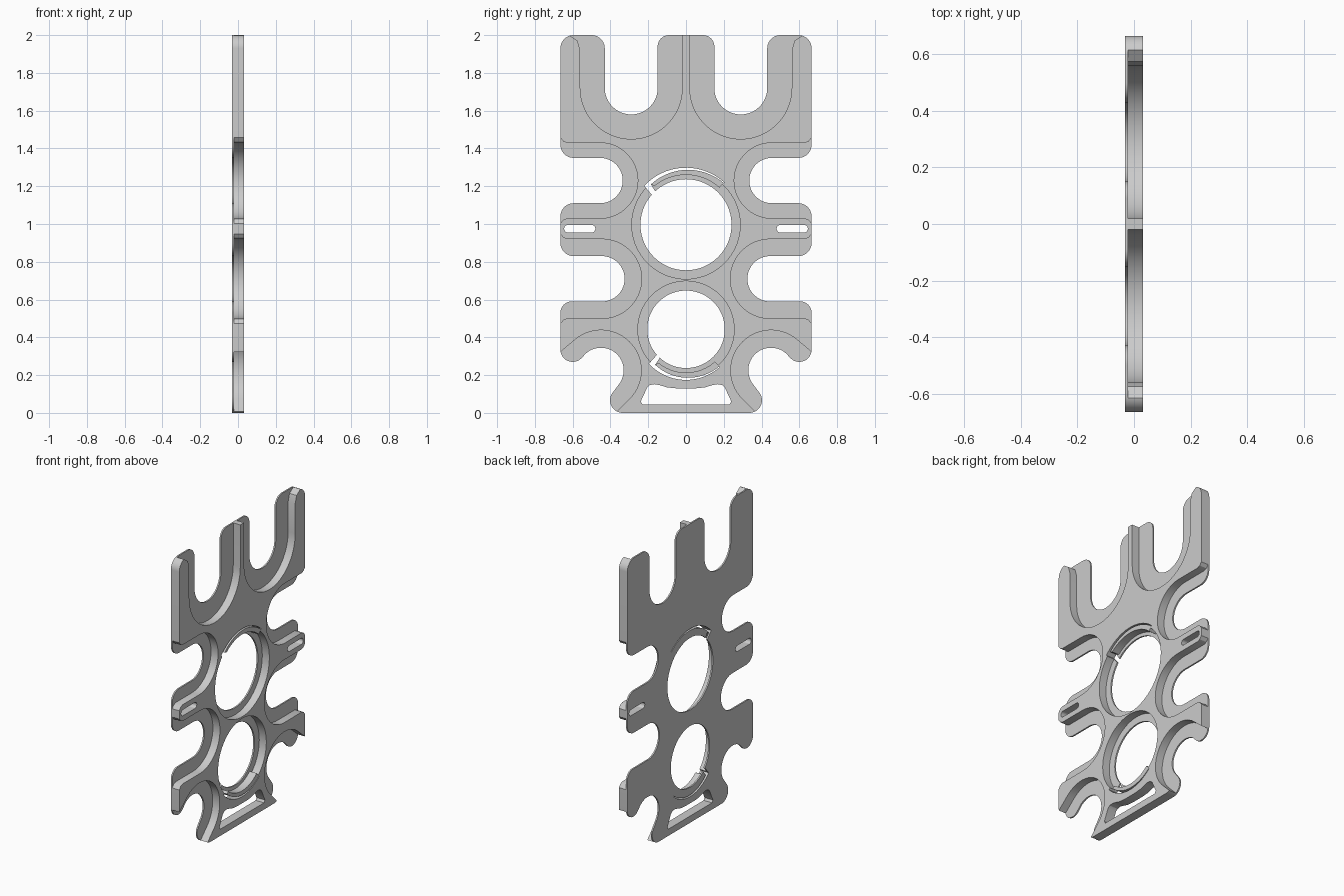
import bpy
from math import sin, cos, radians
from mathutils import Vector
from mathutils.geometry import delaunay_2d_cdt

if "Cube" in bpy.data.objects:
    bpy.data.objects.remove(bpy.data.objects["Cube"])

BACK, SHELF, FACE = -0.031, -0.021, 0.031   # x levels: flat back, thin shelf, raised face


def arc(cy, cz, r, a, b, n=None):
    """Points on an arc in the yz plane, angles in degrees."""
    n = n or max(5, int(abs(b - a) / 6))
    return [(cy + r * cos(radians(a + (b - a) * i / n)),
             cz + r * sin(radians(a + (b - a) * i / n))) for i in range(n + 1)]


def circle(cy, cz, r):
    return arc(cy, cz, r, 0, 360, 72)[:-1]


def flip(pts):
    return [(-y, z) for y, z in reversed(pts)]


def inside(p, loop):
    hit = False
    for (y0, z0), (y1, z1) in zip(loop, loop[1:] + loop[:1]):
        if (z0 > p[1]) != (z1 > p[1]) and p[0] < y0 + (p[1] - z0) * (y1 - y0) / (z1 - z0):
            hit = not hit
    return hit


# Plate silhouette, right half from the foot up to the top centre
half = (arc(.335, .067, .067, -90, 40) + arc(.45, .225, .12, 215, 50)
        + arc(.6, .335, .065, 230, 360) + arc(.605, .53, .06, 0, 90)
        + arc(.445, .71, .12, 270, 90) + arc(.595, .9, .07, -90, 0)
        + arc(.595, 1.04, .07, 0, 90) + arc(.455, 1.23, .12, 270, 90)
        + arc(.595, 1.42, .07, -90, 0) + arc(.595, 1.93, .07, 0, 90)
        + arc(.5, 1.93, .07, 90, 180) + arc(.29, 1.72, .14, 0, -180)
        + arc(.09, 1.94, .06, 0, 90))
outline = half + flip(half)


# Thin shelves following the side notches and the top slots
def notch_shelf(cz, cy, r):
    up = [(.63, cz + r), (.65, cz + r + .008), (.667, cz + r + .03), (.72, cz + r + .03)]
    return arc(cy, cz, r, 270, 90) + up + [(y, 2 * cz - z) for y, z in reversed(up)]


right_shelves = [
    arc(.29, 1.72, .27, 0, -180) + [(.02, 2.1), (.62, 2.1), (.62, 2.0), (.575, 1.97), (.56, 1.92)],
    notch_shelf(1.23, .455, .2),
    notch_shelf(.71, .445, .21),
    arc(.45, .225, .213, 225, 50) + [(.7, .293), (.7, -.05), (.423, -.05)],
]
shelves = right_shelves + [flip(s) for s in right_shelves]

# Small rounded slots in the middle arms
slot = (arc(.625, .975, .02, -90, 90) + arc(.5, .975, .02, 90, 270))
# Opening above the foot bar
opening = [(.23, .045), (.24, .06), (.205, .135), (.19, .148), (.165, .152),
           (.14, .147), (.1, .135), (.05, .13)]
voids = [slot, flip(slot), opening + flip(opening)]
ribs = []

# Round holes, each with a shelf ring and a sprung tongue cut free by a thin arc
for cz, r, ring, rib, cut, up in ((.996, .241, .287, .264, .302, 1), (.4425, .205, .255, .229, .268, -1)):
    voids.append(circle(0, cz, r))
    shelves.append(circle(0, cz, ring))
    inner = cut - .019
    taper = [(y * k, z * k) for i, (y, z) in enumerate(arc(0, 0, 1, 131, 48, 20))
             for k in [inner + .015 * i / 20]]
    gap = (arc(0, 0, cut, 48, 137, 20) + [(r * .97 * cos(radians(a)), r * .97 * sin(radians(a)))
           for a in (139, 133)] + taper)
    voids.append([(y, cz + up * z) for y, z in gap])
    shelves.append([(y, cz + up * z) for y, z in
                    arc(0, 0, r - .01, 48, 131, 20) + arc(0, 0, inner + .005, 131, 48, 20)])
    ribs.append([(y, cz + up * z) for y, z in arc(0, 0, rib, 48, 129, 20) + taper])


# Flat triangulation of all the outlines, then each cell is lifted to its level
def level(p):
    if not inside(p, outline) or any(inside(p, v) for v in voids):
        return BACK
    if any(inside(p, r) for r in ribs) or not any(inside(p, s) for s in shelves):
        return FACE
    return SHELF


pts, edges = [], []
for loop in [outline] + voids + shelves + ribs:
    s, n = len(pts), len(loop)
    pts += [Vector(p) for p in loop]
    edges += [(s + i, s + (i + 1) % n) for i in range(n)]
flat, _, tris, *_ = delaunay_2d_cdt(pts, edges, [], 0, 1e-5)

cells, side = [], {}
for t in tris:
    t = list(t)
    a, b, c = (flat[i] for i in t)
    if (b - a).cross(c - a) < 0:
        t.reverse()
    h = level((a + b + c) / 3)
    cells.append((t, h))
    for e in zip(t, t[1:] + t[:1]):
        side[e] = h

verts, faces, index = [], [], {}


def vert(i, x):
    if (i, x) not in index:
        index[i, x] = len(verts)
        verts.append((x, flat[i].x, flat[i].y))
    return index[i, x]


for t, h in cells:
    if h == BACK:
        continue
    faces.append([vert(i, h) for i in t])
    faces.append([vert(i, BACK) for i in reversed(t)])
    for a, b in zip(t, t[1:] + t[:1]):
        low = side.get((b, a), BACK)
        if low < h:
            faces.append([vert(a, low), vert(b, low), vert(b, h), vert(a, h)])

mesh = bpy.data.meshes.new("notched_plate")
mesh.from_pydata(verts, [], faces)
mesh.validate()
plate = bpy.data.objects.new("notched_plate", mesh)
bpy.context.collection.objects.link(plate)
bpy.context.view_layer.objects.active = plate
plate.select_set(True)
bpy.ops.object.shade_smooth_by_angle(angle=radians(30))
